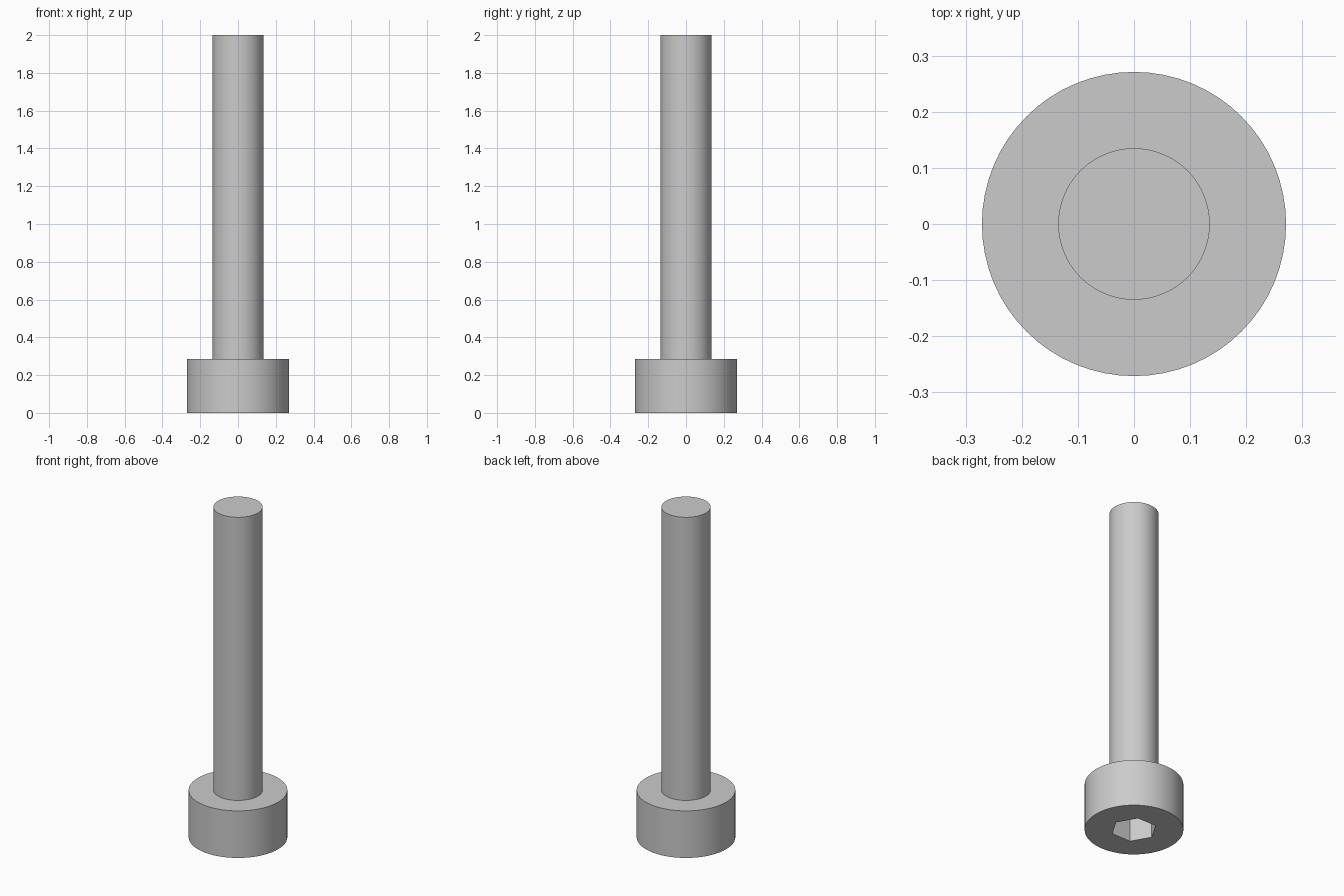
import bpy, bmesh, math
from mathutils import Matrix

if "Cube" in bpy.data.objects:
    bpy.data.objects.remove(bpy.data.objects["Cube"])

HEAD_R, HEAD_H = 0.271, 0.285
SHAFT_R, TOP = 0.135, 2.0
SOCKET_R, SOCKET_DEPTH = 0.127, 0.16
SIDES = 64


def mesh_object(name, bm):
    bmesh.ops.recalc_face_normals(bm, faces=bm.faces)
    mesh = bpy.data.meshes.new(name)
    bm.to_mesh(mesh)
    bm.free()
    obj = bpy.data.objects.new(name, mesh)
    bpy.context.collection.objects.link(obj)
    return obj


# Head and shaft: rings stacked along z, capped at both ends
bm = bmesh.new()
profile = [(HEAD_R, 0), (HEAD_R, HEAD_H), (SHAFT_R, HEAD_H), (SHAFT_R, TOP)]
rings = []
for r, z in profile:
    rings.append([bm.verts.new((r * math.cos(math.tau * i / SIDES),
                                r * math.sin(math.tau * i / SIDES), z))
                  for i in range(SIDES)])
for a, b in zip(rings, rings[1:]):
    for i in range(SIDES):
        j = (i + 1) % SIDES
        bm.faces.new((a[i], a[j], b[j], b[i]))
bm.faces.new(rings[0])
bm.faces.new(rings[-1])
bolt = mesh_object("socket_head_bolt", bm)

# Hexagonal key socket, cut into the underside with corners on the x axis
bm = bmesh.new()
bmesh.ops.create_cone(bm, cap_ends=True, segments=6, radius1=SOCKET_R,
                      radius2=SOCKET_R, depth=SOCKET_DEPTH * 2,
                      matrix=Matrix.Rotation(math.radians(30), 4, 'Z'))
# Make sure a corner lies on +x whatever the primitive's start angle
v = bm.verts[:][0].co
bmesh.ops.rotate(bm, verts=bm.verts, cent=(0, 0, 0),
                 matrix=Matrix.Rotation(-math.atan2(v.y, v.x), 3, 'Z'))
cutter = mesh_object("socket_cutter", bm)
cutter.hide_render = True

cut = bolt.modifiers.new("socket", 'BOOLEAN')
cut.operation = 'DIFFERENCE'
cut.solver = 'EXACT'
cut.object = cutter
bpy.context.view_layer.objects.active = bolt
bolt.select_set(True)
bpy.ops.object.modifier_apply(modifier=cut.name)
bpy.data.objects.remove(cutter)

# Smooth round sides, crisp edges
bpy.ops.object.shade_smooth_by_angle(angle=math.radians(30))
